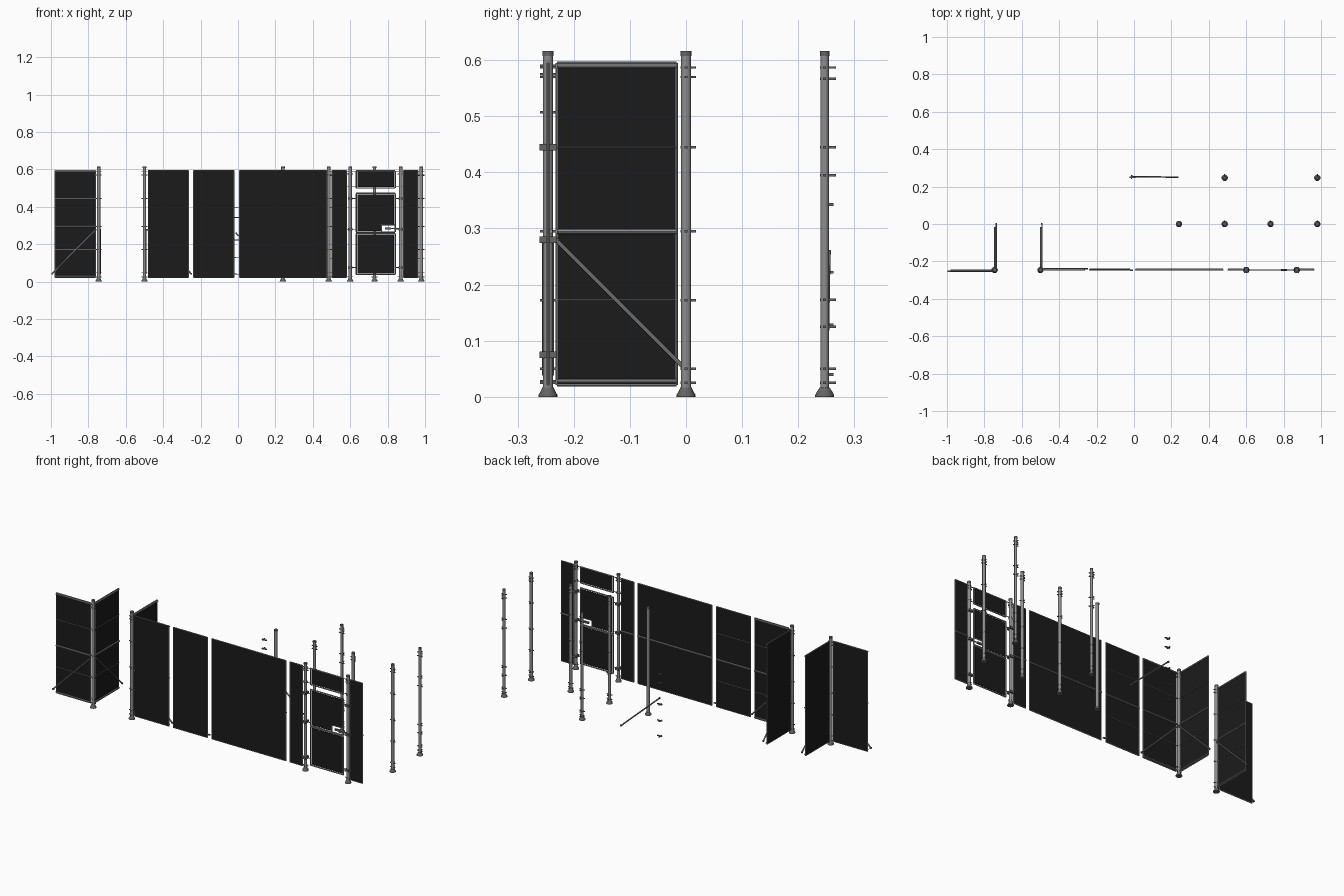
import bpy
from math import radians, cos, sin, tau
from mathutils import Vector

cube = bpy.data.objects.get("Cube")
if cube:
    bpy.data.objects.remove(cube)


def material(name, rgb):
    m = bpy.data.materials.new(name)
    m.use_nodes = True
    m.diffuse_color = (*rgb, 1)
    m.node_tree.nodes["Principled BSDF"].inputs["Base Color"].default_value = (*rgb, 1)
    return m


SHEET = material("black sheet", (0.011, 0.011, 0.011))
STEEL = material("grey steel", (0.27, 0.27, 0.27))
DARK = material("dark steel", (0.13, 0.13, 0.13))


def add_mesh(name, verts, faces, mat, smooth=False):
    me = bpy.data.meshes.new(name)
    me.from_pydata(verts, [], faces)
    me.materials.append(mat)
    ob = bpy.data.objects.new(name, me)
    bpy.context.collection.objects.link(ob)
    if smooth:
        bpy.ops.object.select_all(action='DESELECT')
        ob.select_set(True)
        bpy.context.view_layer.objects.active = ob
        bpy.ops.object.shade_smooth_by_angle(angle=radians(40))


def box(name, centre, size, mat):
    c, s = Vector(centre), Vector(size) / 2
    v = [c + Vector((i * s.x, j * s.y, k * s.z))
         for i in (-1, 1) for j in (-1, 1) for k in (-1, 1)]
    f = [(0, 1, 3, 2), (4, 6, 7, 5), (0, 4, 5, 1), (2, 3, 7, 6), (0, 2, 6, 4), (1, 5, 7, 3)]
    add_mesh(name, v, f, mat)


def lathe(name, origin, axis, profile, mat, n=12):
    """Revolve (radius, distance) pairs about an axis, with closed ends."""
    q = Vector(axis).to_track_quat('Z', 'Y')
    v = [Vector(origin) + q @ Vector((r * cos(tau * i / n), r * sin(tau * i / n), h))
         for r, h in profile for i in range(n)]
    f = [(k * n + i, k * n + (i + 1) % n, (k + 1) * n + (i + 1) % n, (k + 1) * n + i)
         for k in range(len(profile) - 1) for i in range(n)]
    last = (len(profile) - 1) * n
    f += [tuple(reversed(range(n))), tuple(range(last, last + n))]
    add_mesh(name, v, f, mat, True)


def tube(name, a, b, r, mat=STEEL, n=8):
    d = Vector(b) - Vector(a)
    lathe(name, a, d, [(r, 0), (r, d.length)], mat, n)


def post(name, x, y, r, clips, shift=0):
    """Upright with flared foot, cap and thin clips that may lean to the back."""
    base = (x, y, 0)
    up = (0, 0, 1)
    lathe(name + "_foot", base, up,
          [(.017, 0), (.017, .003), (.012, .012), (r + .001, .017)], DARK, 16)
    lathe(name, base, up, [(r, .017), (r, .607)], STEEL, 16)
    lathe(name + "_cap", base, up, [(r + .001, .607), (r + .001, .616)], DARK, 16)
    for z in clips:
        box(name + "_clip_x", (x, y, z), (.032, .005, .004), DARK)
        box(name + "_clip_y", (x, y + shift, z), (.005, .028, .004), DARK)


def frame(name, start, run, length, z0, z1, r):
    s, u = Vector(start), Vector(run)
    a, b = s + Vector((0, 0, z0)), s + Vector((0, 0, z1))
    d = u * length
    for p, q in ((a, b), (a + d, b + d), (a, a + d), (b, b + d)):
        tube(name + "_frame_bar", p, q, r)


def panel(name, start, run, length, side, rails=()):
    """Framed sheet along a direction; rails lie on the given side."""
    s, u, o = Vector(start), Vector(run), Vector(side)
    frame(name, start, run, length, BOTTOM, TOP, .0025)
    c = s + u * length / 2
    box(name + "_sheet", (c.x, c.y, (BOTTOM + TOP) / 2),
        (abs(u.x) * length + .003 * abs(o.x), abs(u.y) * length + .003 * abs(o.y), TOP - BOTTOM),
        SHEET)
    for z, r in rails:
        a = s + o * .004 + Vector((0, 0, z))
        tube(name + "_rail", a, a + u * length, r)


def brace(name, a, b):
    tube(name, a, b, .0038)
    for p in (a, b):
        box(name + "_end", p, (.008, .008, .008), DARK)


WALL = -.246
BOTTOM, TOP = .021, .595
RAILS = [(.028, .004), (.173, .0013), (.295, .0045), (.445, .0013), (.59, .004)]
X, Y = Vector((1, 0, 0)), Vector((0, 1, 0))
CLIPS = (.025, .05, .172, .295, .445, .57, .587)

# Corner posts with side returns and their braces
for name, x in (("left_corner", -.745), ("inner_corner", -.5)):
    post(name + "_post", x, WALL, .009, CLIPS)
    panel(name + "_return", (x, -.23, 0), Y, .213, X, RAILS)
    brace(name + "_return_brace", (x + .008, -.23, .278), (x + .008, .002, .046))

# Long wall panels
panel("end_panel", (-.978, WALL, 0), X, .215, -Y, RAILS)
brace("end_panel_brace", (-.76, WALL - .007, .278), (-.994, WALL - .007, .042))
panel("wall_panel_1", (-.48, WALL, 0), X, .215, Y, RAILS)
brace("wall_panel_1_brace", (-.485, WALL + .007, .278), (-.25, WALL + .007, .042))
panel("wall_panel_2", (-.238, WALL, 0), X, .216, Y, RAILS[1:4])
panel("wall_panel_3", (.008, WALL, 0), X, .468, Y, [RAILS[2]])
panel("door_side_panel_1", (.503, WALL, 0), X, .078, Y, [RAILS[2]])
panel("door_side_panel_2", (.885, WALL, 0), X, .077, Y, [RAILS[2]])
box("wall_foot_clip", (-.013, WALL, .04), (.016, .008, .005), DARK)

# Doorway posts with couplers, tied to the door by short pins
for name, x, s in (("hinge_post", .6, 1), ("latch_post", .87, -1)):
    post(name, x, WALL, .009, (.028, .28, .507, .575, .59))
    for z in (.075, .28, .445):
        box(name + "_coupler", (x, WALL, z), (.024, .03, .012), DARK)
    for z in (.075, .28, .445, .507, .59):
        tube(name + "_pin", (x, WALL, z), (x + s * .032, WALL, z), .002)

# Doorway header and door leaf; the sheets sit inside their frames
LEFT, RIGHT = .632, .84
WIDTH = RIGHT - LEFT
NOTCH_X, NOTCH_Z = .768, .304


def door_sheet(name, x0, x1, z0, z1):
    box(name, ((x0 + x1) / 2, WALL, (z0 + z1) / 2), (x1 - x0, .003, z1 - z0), SHEET)


for name, z0, z1 in (("header", .5, .592), ("leaf_upper", .264, .472), ("leaf_lower", .038, .257)):
    frame("door_" + name, (LEFT, WALL, 0), X, WIDTH, z0, z1, .0035)
door_sheet("header_sheet", LEFT + .006, RIGHT - .006, .506, .588)
door_sheet("leaf_lower_sheet", LEFT + .006, RIGHT - .006, .044, .252)
door_sheet("leaf_upper_sheet", LEFT + .006, RIGHT - .006, NOTCH_Z, .466)
door_sheet("leaf_notch_sheet", LEFT + .006, NOTCH_X, .27, NOTCH_Z)

# Open latch window in the leaf
tube("latch_window_top", (NOTCH_X, WALL, NOTCH_Z), (RIGHT, WALL, NOTCH_Z), .003)
tube("latch_window_side", (NOTCH_X, WALL, .264), (NOTCH_X, WALL, NOTCH_Z), .003)
box("latch_body", (.802, WALL, .284), (.03, .01, .01), DARK)
tube("latch_bolt", (.802, WALL, .284), (.865, WALL, .284), .003)

# Free-standing posts behind the wall
post("middle_row_post_1", .24, 0, .009, ())
for i, x in enumerate((.485, .73, .98)):
    post(f"middle_row_post_{i + 2}", x, 0, .009, CLIPS, .004)
for i, x in enumerate((.485, .98)):
    post(f"back_row_post_{i + 1}", x, .247, .0075,
         (.025, .05, .125, .173, .395, .445, .567, .587), .006)

# Loose brace and clip stack at the back
brace("loose_brace", (-.01, .254, .258), (.235, .25, .035))
for z in (.04, .128, .222, .343, .395):
    box("loose_clip", (-.008, .25, z), (.03, .008, .004), DARK)
    box("loose_clip_wedge", (-.014, .252, z), (.006, .022, .005), DARK)
